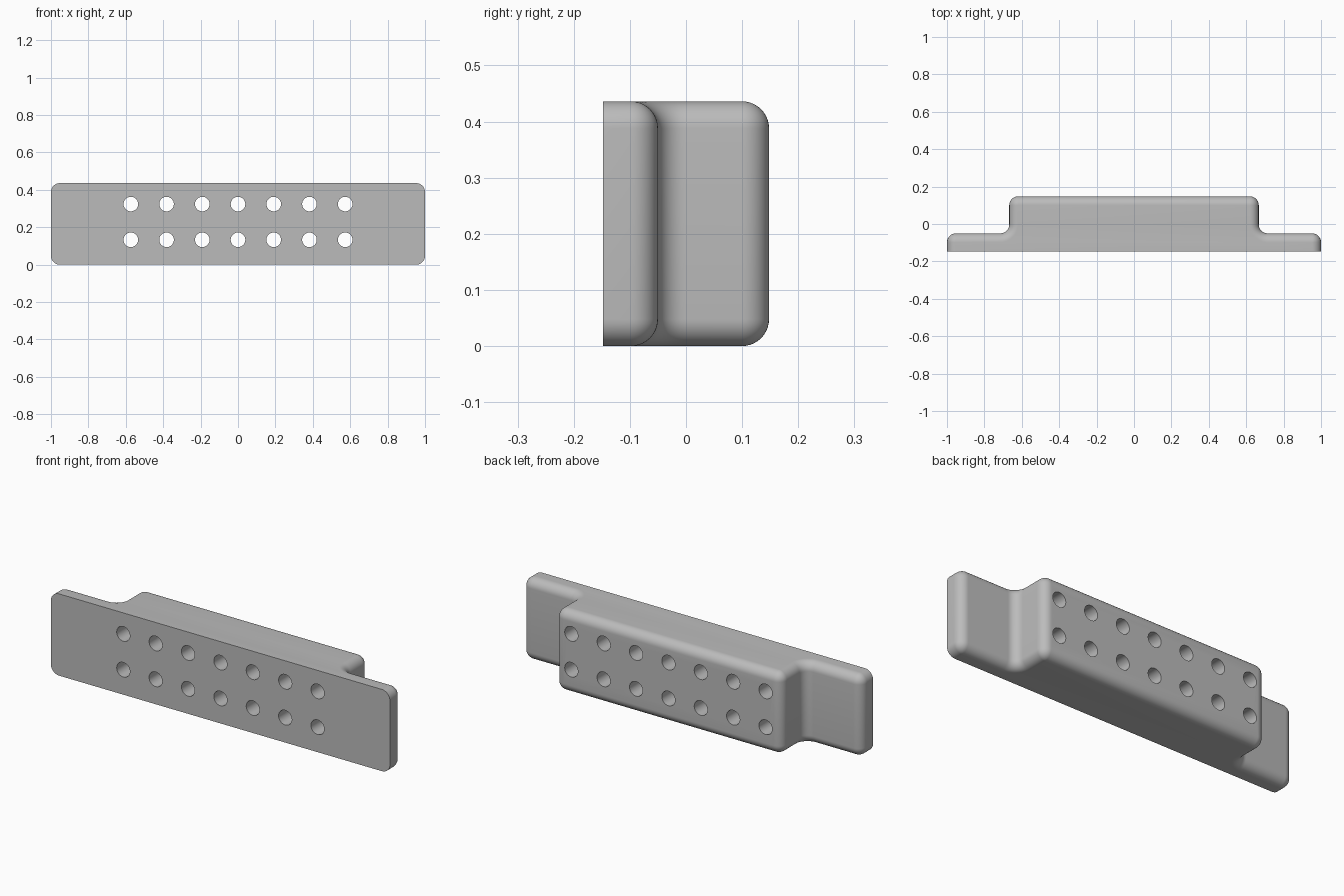
import bpy
import bmesh
import math
from mathutils import Matrix

cube = bpy.data.objects.get("Cube")
if cube:
    bpy.data.objects.remove(cube, do_unlink=True)

FRONT, STEP, BACK = -0.148, -0.05, 0.148   # depths of face, flange and body
END, BODY, HEIGHT = 1.0, 0.667, 0.436      # half widths and height
R, SEG = 0.048, 10                         # edge rounding

grey = bpy.data.materials.new("light grey")
grey.use_nodes = True
colour = (0.5, 0.5, 0.5, 1)
grey.diffuse_color = colour
grey.node_tree.nodes["Principled BSDF"].inputs["Base Color"].default_value = colour


def arc(cx, cy, radius, start, end):
    angles = [math.radians(start + (end - start) * i / SEG) for i in range(SEG + 1)]
    return [(cx + radius * math.cos(a), cy + radius * math.sin(a)) for a in angles]


def outline(d):
    """Stepped plan outline, moved inwards by d on all but the front side."""
    half = [(END - d, FRONT)]
    half += arc(END - R, STEP - R, R - d, 0, 90)
    half += arc(BODY + R, STEP + R, R + d, 270, 180)
    half += arc(BODY - R, BACK - R, R - d, 0, 90)
    return half + [(-x, y) for x, y in reversed(half)]


# Block: stacked outlines that shrink along a quarter circle at both ends
steps = [math.pi / 2 * i / SEG for i in range(SEG + 1)]
levels = [(R * (1 - math.sin(a)), R * (1 - math.cos(a))) for a in steps]
levels += [(d, HEIGHT - z) for d, z in reversed(levels)]
bm = bmesh.new()
rings = [[bm.verts.new((x, y, z)) for x, y in outline(d)] for d, z in levels]
for low, high in zip(rings, rings[1:]):
    for i in range(len(low)):
        j = (i + 1) % len(low)
        bm.faces.new((low[i], low[j], high[j], high[i]))
bm.faces.new(rings[0])
bm.faces.new(rings[-1])
bmesh.ops.remove_doubles(bm, verts=bm.verts, dist=1e-5)
# Join the strips of the front into one flat face
front = [f for f in bm.faces if all(abs(v.co.y - FRONT) < 1e-5 for v in f.verts)]
bmesh.ops.dissolve_faces(bm, faces=front)
bmesh.ops.recalc_face_normals(bm, faces=bm.faces)
mesh = bpy.data.meshes.new("mounting_block")
bm.to_mesh(mesh)
bm.free()
block = bpy.data.objects.new("mounting_block", mesh)
bpy.context.collection.objects.link(block)

# Two rows of seven through holes
bm = bmesh.new()
for column in range(-3, 4):
    for z in (0.133, 0.324):
        place = Matrix.Translation((column * 0.191, 0, z)) @ Matrix.Rotation(math.pi / 2, 4, "X")
        bmesh.ops.create_cone(bm, cap_ends=True, segments=40, radius1=0.039,
                              radius2=0.039, depth=0.5, matrix=place)
cut_mesh = bpy.data.meshes.new("hole_cutters")
bm.to_mesh(cut_mesh)
bm.free()
cutters = bpy.data.objects.new("hole_cutters", cut_mesh)
cutters.hide_render = True
bpy.context.collection.objects.link(cutters)

drill = block.modifiers.new("holes", "BOOLEAN")
drill.operation = "DIFFERENCE"
drill.solver = "EXACT"
drill.object = cutters
bpy.ops.object.select_all(action="DESELECT")
block.select_set(True)
bpy.context.view_layer.objects.active = block
bpy.ops.object.modifier_apply(modifier=drill.name)
bpy.data.objects.remove(cutters, do_unlink=True)

block.data.materials.clear()
block.data.materials.append(grey)
bpy.ops.object.shade_smooth_by_angle(angle=math.radians(30))
